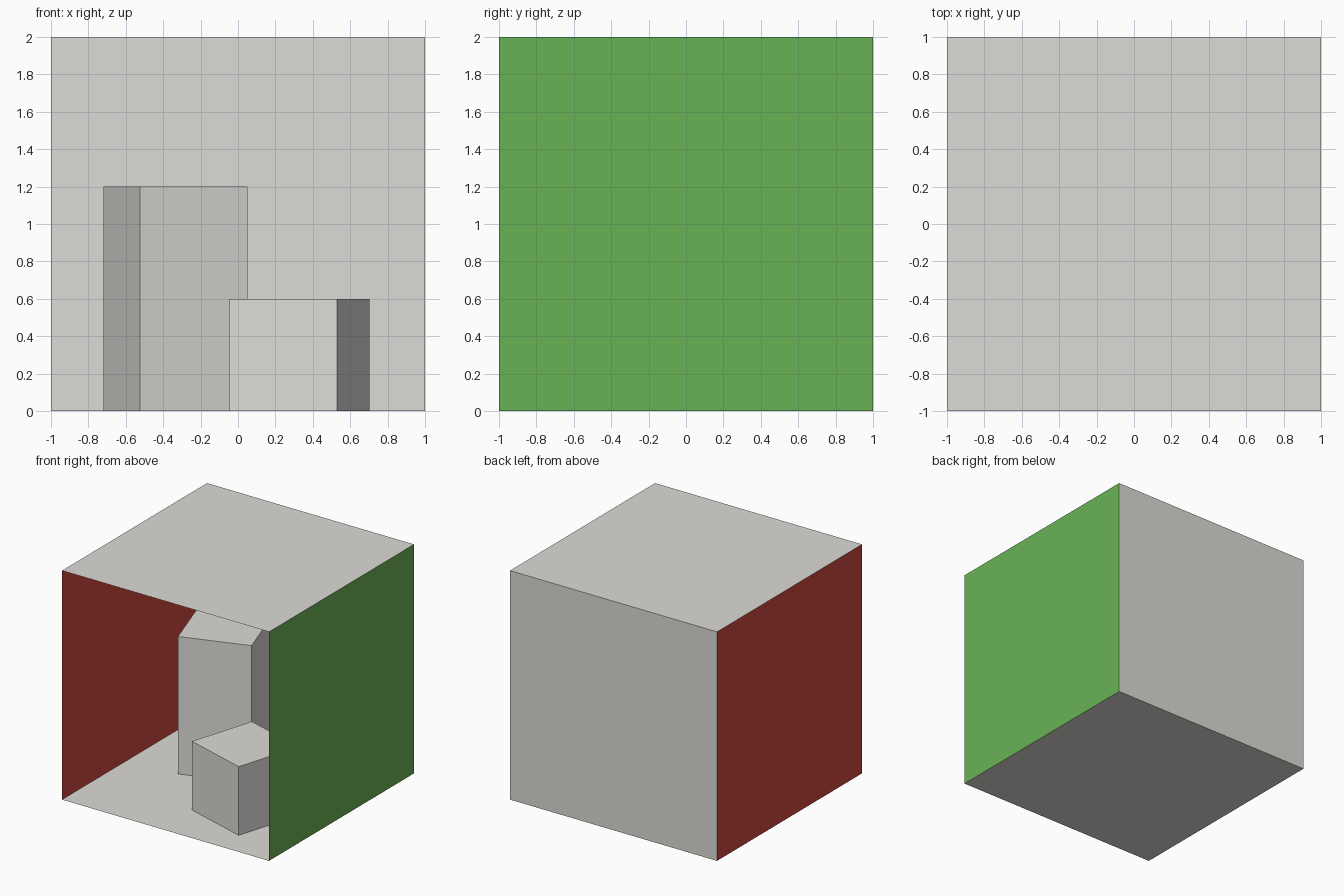
import bpy
from math import radians, pi

if "Cube" in bpy.data.objects:
    bpy.data.objects.remove(bpy.data.objects["Cube"])


def material(name, rgb):
    mat = bpy.data.materials.new(name)
    mat.diffuse_color = (*rgb, 1)
    mat.use_nodes = True
    mat.node_tree.nodes["Principled BSDF"].inputs["Base Color"].default_value = mat.diffuse_color
    return mat


white = material("warm_white", (0.725, 0.71, 0.68))
red = material("red", (0.63, 0.065, 0.05))
green = material("green", (0.14, 0.45, 0.091))


def finish(name, mat):
    obj = bpy.context.object
    obj.name = name
    obj.data.materials.append(mat)
    bpy.ops.object.transform_apply(location=True, rotation=True, scale=True)


def panel(name, location, rotation, mat):
    bpy.ops.mesh.primitive_plane_add(size=2, location=location, rotation=rotation)
    finish(name, mat)


def block(name, x, y, width, height, angle):
    bpy.ops.mesh.primitive_cube_add(size=1, location=(x, y, height / 2),
                                    rotation=(0, 0, radians(angle)))
    bpy.context.object.scale = (width, width, height)
    finish(name, white)


# Room of single-sheet panels facing inward, open at the front
panel("floor", (0, 0, 0), (0, 0, 0), white)
panel("ceiling", (0, 0, 2), (pi, 0, 0), white)
panel("back_wall", (0, 1, 1), (pi / 2, 0, 0), white)
panel("left_wall", (-1, 0, 1), (0, pi / 2, 0), red)
panel("right_wall", (1, 0, 1), (0, -pi / 2, 0), green)

# Two square blocks turned in opposite directions
block("tall_block", -0.334, 0.305, 0.607, 1.2, 18.7)
block("short_block", 0.329, -0.37, 0.601, 0.6, -17)
